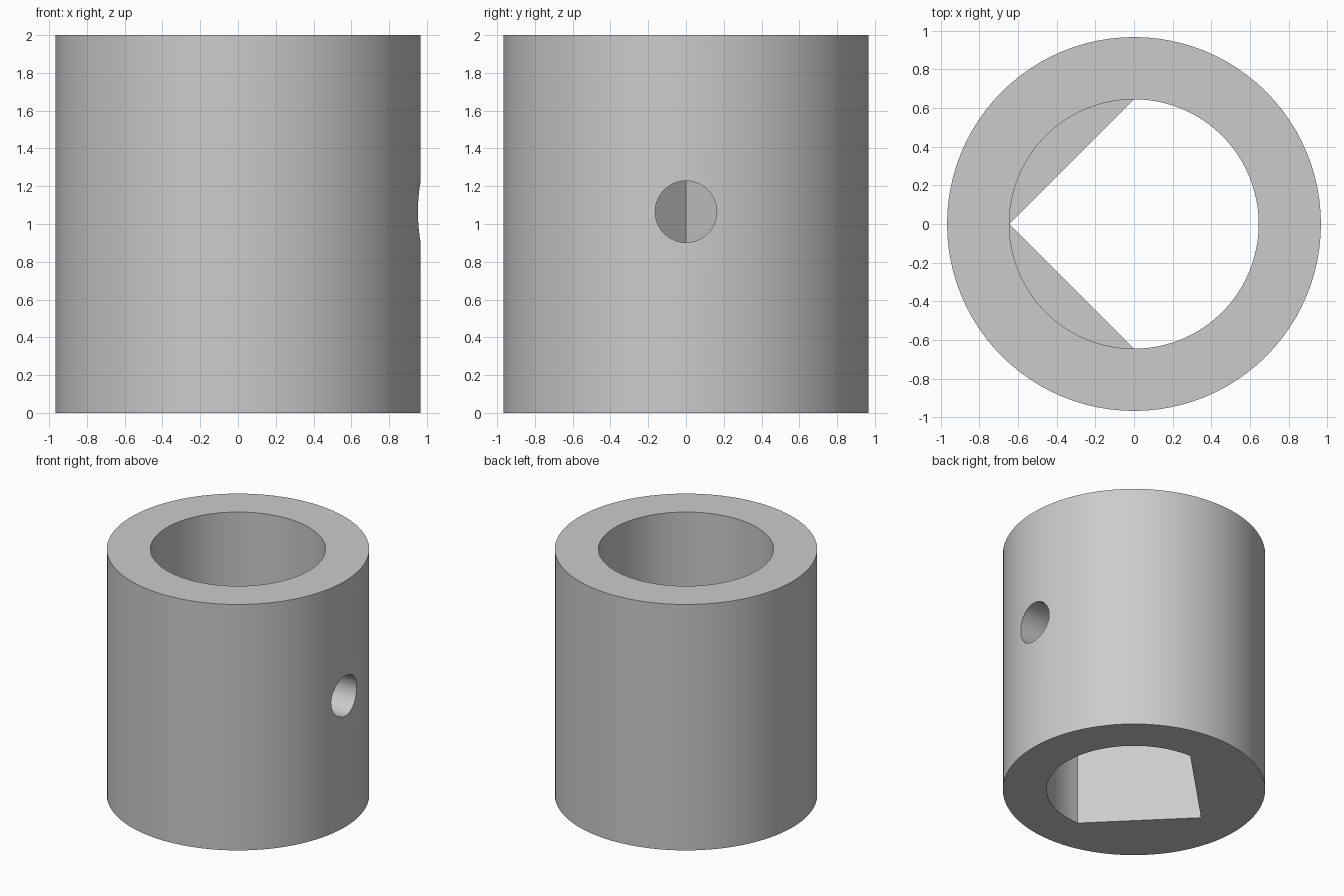
import bpy
import bmesh
from math import cos, sin, pi, radians

cube = bpy.data.objects.get("Cube")
if cube:
    bpy.data.objects.remove(cube)

SEGMENTS = 96
OUTER, BORE = 0.967, 0.645
HEIGHT, LEDGE = 2.0, 1.32
HOLE_Z, HOLE_R = 1.065, 0.163

grey = bpy.data.materials.new("plain grey")
grey.use_nodes = True
colour = (0.6, 0.6, 0.6, 1)
grey.diffuse_color = colour
grey.node_tree.nodes["Principled BSDF"].inputs["Base Color"].default_value = colour


def round_radius(radius):
    return lambda a: radius


def keyed_radius(a):
    """Round on the +x half, a right-angled V on the -x half."""
    if cos(a) > -1e-6:
        return BORE
    return BORE / (abs(cos(a)) + abs(sin(a)))


def ring(bm, radius, z):
    angles = [2 * pi * i / SEGMENTS for i in range(SEGMENTS)]
    return [bm.verts.new((radius(a) * cos(a), radius(a) * sin(a), z)) for a in angles]


# Sleeve: a closed loop of rings, outer wall then stepped bore
bm = bmesh.new()
outer, bore = round_radius(OUTER), round_radius(BORE)
sections = [(outer, 0), (outer, HEIGHT), (bore, HEIGHT),
            (bore, LEDGE), (keyed_radius, LEDGE), (keyed_radius, 0)]
rings = [ring(bm, r, z) for r, z in sections]
for k, low in enumerate(rings):
    high = rings[(k + 1) % len(rings)]
    for i in range(SEGMENTS):
        j = (i + 1) % SEGMENTS
        bm.faces.new((low[i], low[j], high[j], high[i]))
# The ledge has no width on the round half
bmesh.ops.remove_doubles(bm, verts=bm.verts, dist=1e-4)
bmesh.ops.recalc_face_normals(bm, faces=bm.faces)
mesh = bpy.data.meshes.new("sleeve")
bm.to_mesh(mesh)
bm.free()
mesh.materials.append(grey)
sleeve = bpy.data.objects.new("sleeve", mesh)
bpy.context.collection.objects.link(sleeve)

# Set screw hole through the +x wall only
bpy.ops.mesh.primitive_cylinder_add(vertices=64, radius=HOLE_R, depth=0.8,
                                    location=(0.8, 0, HOLE_Z),
                                    rotation=(0, pi / 2, 0))
cutter = bpy.context.object
cutter.name = "screw_hole_cutter"
cutter.data.materials.append(grey)
cutter.hide_render = True
cutter.display_type = 'WIRE'

bpy.ops.object.select_all(action='DESELECT')
sleeve.select_set(True)
bpy.context.view_layer.objects.active = sleeve
cut = sleeve.modifiers.new("screw_hole", 'BOOLEAN')
cut.operation = 'DIFFERENCE'
cut.solver = 'EXACT'
cut.object = cutter
bpy.ops.object.modifier_apply(modifier=cut.name)
bpy.data.objects.remove(cutter)

bpy.ops.object.shade_smooth_by_angle(angle=radians(30))
